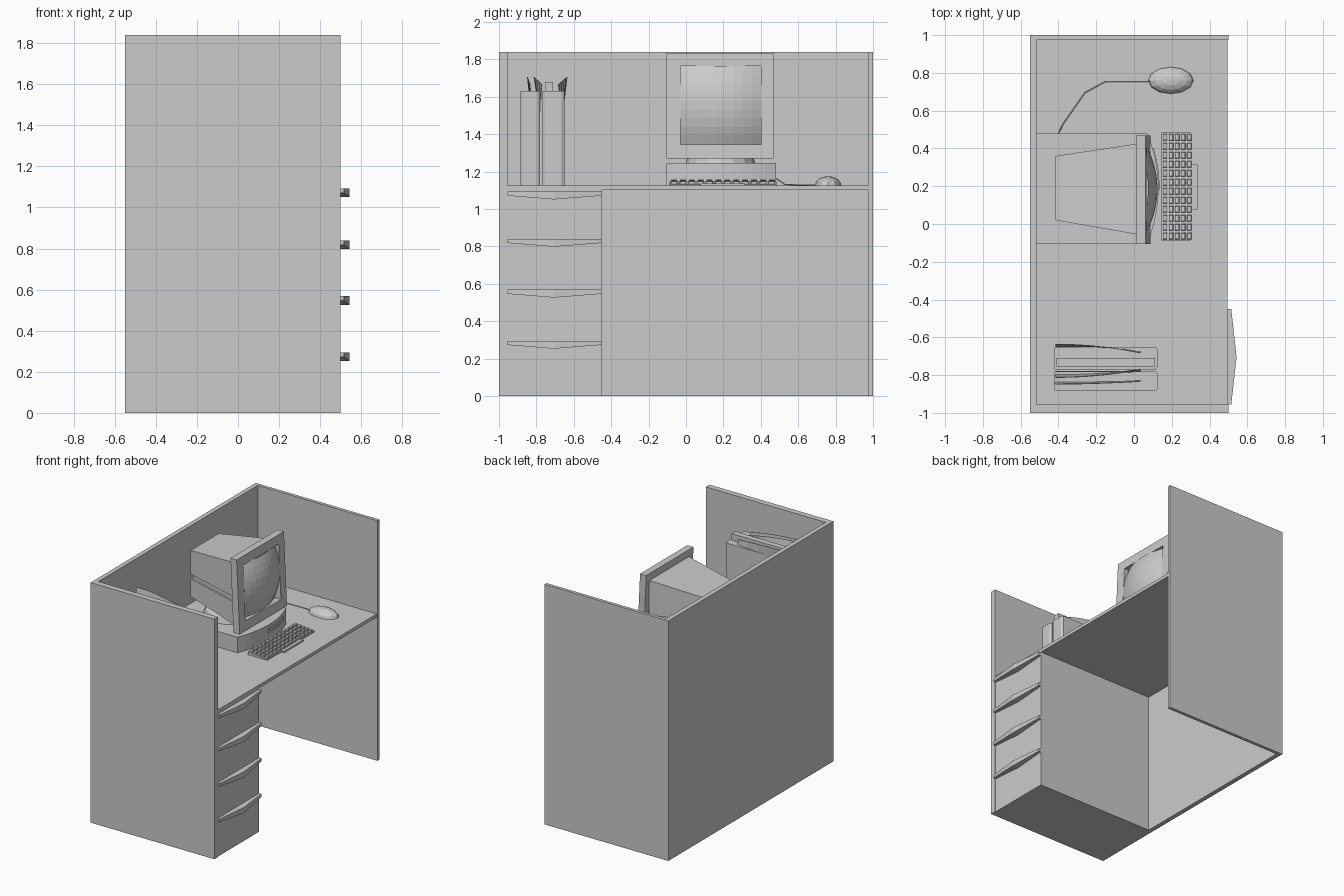
import bpy, bmesh

cube = bpy.data.objects.get("Cube")
if cube:
    bpy.data.objects.remove(cube, do_unlink=True)

# Single flat colour
grey = bpy.data.materials.new("plain_grey")
grey.use_nodes = True
grey.diffuse_color = (0.6, 0.6, 0.6, 1)
grey.node_tree.nodes["Principled BSDF"].inputs["Base Color"].default_value = grey.diffuse_color


def finish(name, bm):
    bmesh.ops.recalc_face_normals(bm, faces=bm.faces)
    mesh = bpy.data.meshes.new(name)
    bm.to_mesh(mesh)
    bm.free()
    mesh.materials.append(grey)
    obj = bpy.data.objects.new(name, mesh)
    bpy.context.scene.collection.objects.link(obj)
    return obj


def add_loft(bm, rings, loop=False):
    """Skin a series of equal rings; loop joins the last to the first."""
    vs = [[bm.verts.new(p) for p in ring] for ring in rings]
    pairs = list(zip(vs, vs[1:])) + ([(vs[-1], vs[0])] if loop else [])
    n = len(vs[0])
    for a, b in pairs:
        for i in range(n):
            bm.faces.new((a[i], a[(i + 1) % n], b[(i + 1) % n], b[i]))
    if not loop:
        bm.faces.new(vs[0])
        bm.faces.new(vs[-1])


def loft(name, rings, loop=False):
    bm = bmesh.new()
    add_loft(bm, rings, loop)
    return finish(name, bm)


def rect(x, y0, y1, z0, z1, lean=0.0):
    """Upright rectangle facing x; lean pushes the bottom forward."""
    def fx(z):
        return x + lean * (z_top - z)
    z_top = 1.835
    return [(fx(z), y, z) for y, z in ((y0, z0), (y1, z0), (y1, z1), (y0, z1))]


def box(name, x0, x1, y0, y1, z0, z1):
    return loft(name, [rect(x0, y0, y1, z0, z1), rect(x1, y0, y1, z0, z1)])


def prism(name, plan, z0, z1):
    return loft(name, [[(x, y, z) for x, y in plan] for z in (z0, z1)])


# Cubicle walls, desktop and drawer cabinet
HEIGHT, DESK = 1.84, 1.125
box("rear_wall", -0.55, -0.515, -1, 1, 0, HEIGHT)
box("front_partition", -0.515, 0.5, -1, -0.955, 0, HEIGHT)
box("back_partition", -0.515, 0.5, 0.975, 1, 0, HEIGHT)
box("desktop", -0.515, 0.495, -0.955, 0.975, 1.1, DESK)
box("drawer_cabinet", -0.515, 0.495, -0.955, -0.45, 0, 1.1)

# Drawer handles, deepest in the middle
for i, top in enumerate((1.093, 0.84, 0.568, 0.295)):
    rings = []
    for y, out, drop in ((-0.955, 0.515, 0.022), (-0.705, 0.543, 0.042), (-0.45, 0.515, 0.022)):
        rings.append([(0.49, y, top), (out, y, top), (out, y, top - drop), (0.49, y, top - drop)])
    loft(f"drawer_handle_{i + 1}", rings)


# Computer case with bowed front
def bow(y):
    return 0.07 + 0.06 * (1 - ((y - 0.19) / 0.295) ** 2)


arc = [-0.105 + 0.585 * i / 10 for i in range(11)]
prism("computer_case", [(-0.515, -0.105)] + [(bow(y), y) for y in arc] + [(-0.515, 0.48)], DESK, 1.245)
slot = [0.18 + 0.055 * i for i in range(5)]
for name, z0, z1 in (("drive_slot_lower", 1.185, 1.2), ("drive_slot_upper", 1.204, 1.22)):
    prism(name, [(bow(y) + 0.005, y) for y in slot] + [(bow(y) - 0.01, y) for y in reversed(slot)], z0, z1)

# Monitor swivel foot
bm = bmesh.new()
bmesh.ops.create_uvsphere(bm, u_segments=16, v_segments=8, radius=1)
for v in bm.verts:
    v.co = (-0.2 + 0.185 * v.co.x, 0.185 + 0.185 * v.co.y, 1.245 + 0.12 * max(v.co.z, 0))
bmesh.ops.remove_doubles(bm, verts=bm.verts, dist=0.0005)
finish("monitor_swivel", bm)

# Monitor body in two shells with a recessed seam
for name, inset, back, front in (("monitor_lower_shell", 0, (1.38, 1.515), (1.30, 1.475)),
                                 ("monitor_seam", 0.012, (1.50, 1.56), (1.46, 1.525)),
                                 ("monitor_upper_shell", 0, (1.55, 1.733), (1.515, 1.78))):
    loft(name, [rect(-0.415 + inset, 0.02 + inset, 0.36 - inset, *back),
                rect(0.015, -0.055 + inset, 0.425 - inset, *front)])

# Monitor bezel: one hollow frame, leaning back slightly
outer, inner, lean = (-0.105, 0.468, 1.27, 1.835), (-0.03, 0.4, 1.345, 1.765), 0.045
loft("monitor_bezel", [rect(0.01, *outer, lean), rect(0.062, *outer, lean),
                       rect(0.062, *inner, lean), rect(0.01, *inner, lean)], loop=True)

# Bulging faceted glass
bm = bmesh.new()
bmesh.ops.create_grid(bm, x_segments=9, y_segments=9, size=1)
for v in bm.verts:
    u, w = v.co.x, v.co.y
    v.co = (0.125 - 0.05 * (u * u + w * w), 0.185 + 0.215 * u, 1.555 + 0.21 * w)
finish("monitor_glass", bm)

# Keyboard with wedge base and rows of keys
wedge = ((0.145, DESK), (0.31, DESK), (0.31, 1.132), (0.145, 1.148))
loft("keyboard_base", [[(x, y, z) for x, z in wedge] for y in (-0.088, 0.485)])
bm = bmesh.new()
for row in range(5):
    for col in range(12):
        x, y = 0.164 + 0.032 * row, -0.064 + 0.0475 * col
        z = 1.144 - 0.003 * row
        rings = []
        for half, pad, h in ((0.012, 0.018, 0), (0.01, 0.015, 0.014)):
            rings.append([(x + sx * half, y + sy * pad, z + h)
                          for sx, sy in ((-1, -1), (1, -1), (1, 1), (-1, 1))])
        add_loft(bm, rings)
finish("keyboard_keys", bm)
box("space_bar", 0.31, 0.335, 0.077, 0.315, DESK, 1.137)

# Mouse and its cord
bm = bmesh.new()
bmesh.ops.create_uvsphere(bm, u_segments=12, v_segments=8, radius=1)
for v in bm.verts:
    v.co = (0.195 + 0.12 * v.co.x, 0.76 + 0.071 * v.co.y, DESK + 0.05 * max(v.co.z, 0))
bmesh.ops.remove_doubles(bm, verts=bm.verts, dist=0.0005)
finish("mouse", bm)
path = [(0.09, 0.755, 1.13), (-0.15, 0.755, 1.128), (-0.26, 0.695, 1.127),
        (-0.375, 0.53, 1.13), (-0.4, 0.48, 1.165)]
curve = bpy.data.curves.new("mouse_cord", "CURVE")
curve.dimensions = "3D"
curve.bevel_depth = 0.003
curve.bevel_resolution = 0
spline = curve.splines.new("POLY")
spline.points.add(len(path) - 1)
for point, co in zip(spline.points, path):
    point.co = (*co, 1)
curve.materials.append(grey)
bpy.context.scene.collection.objects.link(bpy.data.objects.new("mouse_cord", curve))

# File holders with chamfered spines
for name, y0, y1 in (("file_holder_front", -0.885, -0.78), ("file_holder_back", -0.77, -0.65)):
    prism(name, [(-0.42, y0), (0.115, y0), (0.125, y0 + 0.015), (0.125, y1 - 0.015),
                 (0.115, y1), (-0.42, y1)], DESK, 1.63)
box("booklet", -0.41, 0.11, -0.755, -0.71, 1.6, 1.68)

# Loose curling sheets sticking out of the holders
for name, foot, tip_back, tip_front in (("sheet_outer", -0.662, -0.638, -0.685),
                                        ("sheet_middle", -0.785, -0.815, -0.772),
                                        ("sheet_inner", -0.83, -0.85, -0.835)):
    rings = []
    for i in range(6):
        t = i / 5
        x, tip, top = -0.415 + 0.45 * t, tip_back + (tip_front - tip_back) * t * t, 1.705 - 0.04 * t * t
        rings.append([(x, foot, 1.52), (x, foot + 0.006, 1.52), (x, tip + 0.004, top), (x, tip, top)])
    loft(name, rings)
